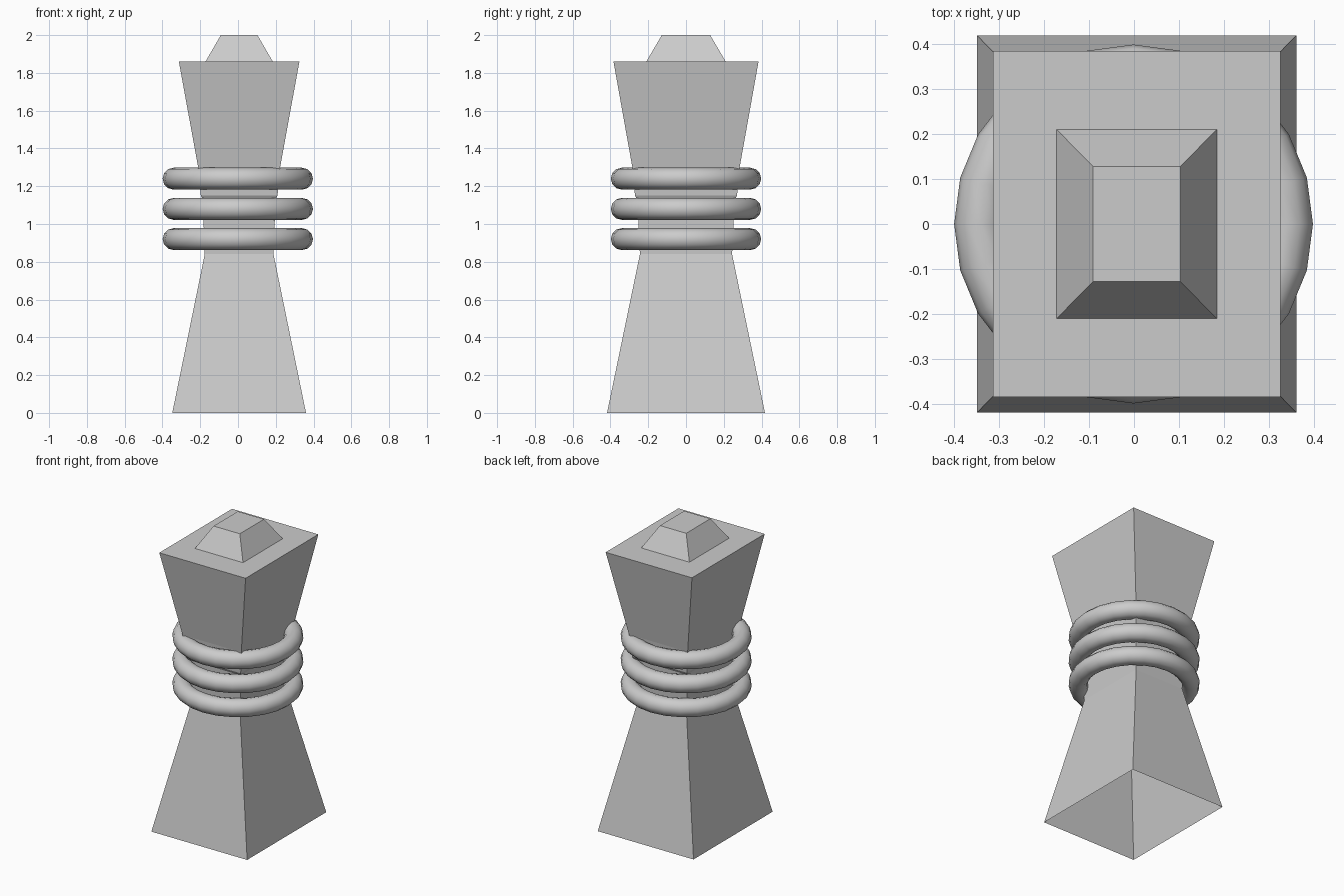
import bpy, bmesh
from math import pi

if "Cube" in bpy.data.objects:
    bpy.data.objects.remove(bpy.data.objects["Cube"])

OX = 0.006  # slight sideways offset of the body


def loft(name, sections, cap_top=True):
    """Stack rectangular sections (z, half x, half y); the underside stays open."""
    bm = bmesh.new()
    loops = [[bm.verts.new((OX + sx * hx, sy * hy, z))
              for sx, sy in ((-1, -1), (1, -1), (1, 1), (-1, 1))]
             for z, hx, hy in sections]
    for a, b in zip(loops, loops[1:]):
        for i in range(4):
            j = (i + 1) % 4
            bm.faces.new((a[i], a[j], b[j], b[i]))
    if cap_top:
        bm.faces.new(loops[-1])
    mesh = bpy.data.meshes.new(name)
    bm.to_mesh(mesh)
    bm.free()
    obj = bpy.data.objects.new(name, mesh)
    bpy.context.collection.objects.link(obj)
    return obj


# Square pillar: flared foot, narrow waist, flared head
loft("pillar_body", [(0.0, 0.354, 0.418), (0.84, 0.182, 0.244),
                     (1.13, 0.193, 0.258), (1.15, 0.203, 0.270),
                     (1.30, 0.217, 0.284), (1.86, 0.319, 0.384)])

# Small truncated pyramid on top
loft("top_cap", [(1.86, 0.178, 0.210), (2.0, 0.097, 0.128)])

# Three round bands around the waist
for i, z in enumerate((0.92, 1.08, 1.24)):
    bpy.ops.mesh.primitive_torus_add(major_segments=24, minor_segments=12,
                                     major_radius=0.34, minor_radius=0.058,
                                     location=(-0.001, 0, z))
    ring = bpy.context.object
    ring.name = f"waist_ring_{i + 1}"
    bpy.ops.object.shade_smooth_by_angle(angle=pi / 3)
